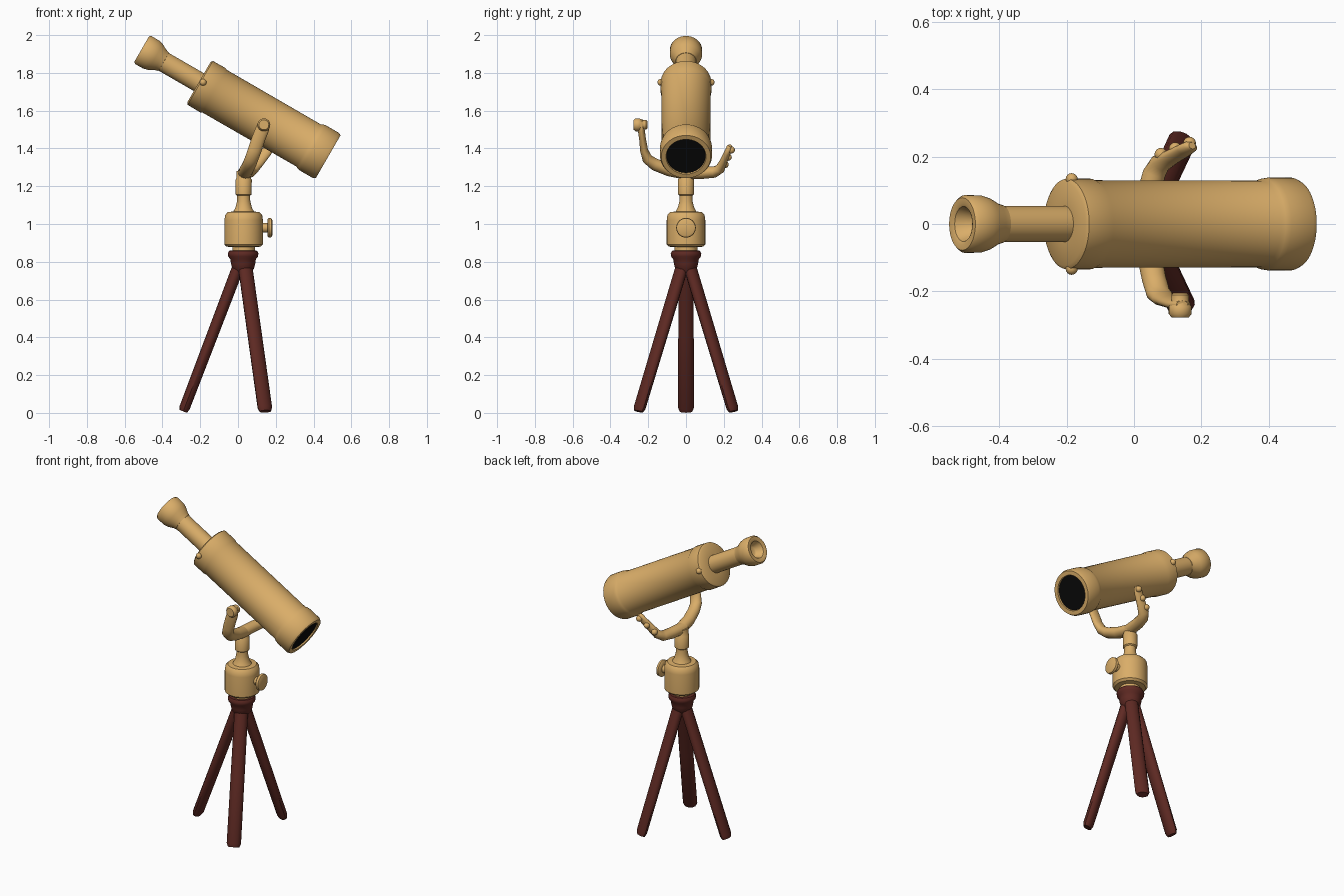
import bpy, bmesh, math
from mathutils import Vector


def material(name, rgb):
    m = bpy.data.materials.new(name)
    m.diffuse_color = (*rgb, 1)
    return m


BRASS = material("warm brass", (0.70, 0.42, 0.14))
WOOD = material("dark red wood", (0.115, 0.023, 0.017))
BLACK = material("black glass", (0.003, 0.003, 0.003))


def finish(bm, name, mat):
    bmesh.ops.remove_doubles(bm, verts=bm.verts, dist=1e-5)
    bmesh.ops.recalc_face_normals(bm, faces=bm.faces)
    me = bpy.data.meshes.new(name)
    bm.to_mesh(me)
    bm.free()
    me.materials.append(mat)
    me.shade_smooth()
    me.set_sharp_from_angle(angle=math.radians(40))
    ob = bpy.data.objects.new(name, me)
    bpy.context.collection.objects.link(ob)
    return ob


def skin_rings(bm, rings, cap=True):
    n = len(rings[0])
    for a, b in zip(rings, rings[1:]):
        for i in range(n):
            j = (i + 1) % n
            bm.faces.new((a[i], a[j], b[j], b[i]))
    if cap:
        bm.faces.new(rings[0][::-1])
        bm.faces.new(rings[-1])


def revolve(name, mat, origin, axis, profile, n=40):
    """Turned part: profile of (radius, distance along axis)."""
    q = Vector(axis).to_track_quat('Z', 'Y')
    bm = bmesh.new()
    rings = []
    for r, h in profile:
        rings.append([bm.verts.new(Vector(origin) + q @ Vector(
            (r * math.cos(i * math.tau / n), r * math.sin(i * math.tau / n), h)))
            for i in range(n)])
    skin_rings(bm, rings)
    return finish(bm, name, mat)


def sweep(name, mat, stations, side, n=20):
    """Elliptical bar: stations of (point, half width along side, half depth)."""
    pts = [Vector(s[0]) for s in stations]
    bm = bmesh.new()
    rings = []
    for k, (_, a, b) in enumerate(stations):
        t = (pts[min(k + 1, len(pts) - 1)] - pts[max(k - 1, 0)]).normalized()
        u = Vector(side)
        u = (u - t * u.dot(t)).normalized()
        v = t.cross(u)
        rings.append([bm.verts.new(pts[k] + u * a * math.cos(i * math.tau / n)
                                   + v * b * math.sin(i * math.tau / n)) for i in range(n)])
    skin_rings(bm, rings)
    return finish(bm, name, mat)


def ball(name, loc, r):
    bm = bmesh.new()
    bmesh.ops.create_uvsphere(bm, u_segments=16, v_segments=10, radius=r)
    ob = finish(bm, name, BRASS)
    ob.location = loc


# Telescope, all turned around one axis tilted 30 degrees
EYE = (-0.51, 0, 1.926)
AXIS = (math.cos(math.radians(30)), 0, -0.5)
revolve("eyepiece_cup", BRASS, EYE, AXIS, [
    (0.028, 0.05), (0.035, 0.045), (0.052, 0.004), (0.06, 0), (0.078, 0), (0.086, 0.01),
    (0.085, 0.06), (0.078, 0.085), (0.062, 0.115), (0.056, 0.135), (0.03, 0.14)])
revolve("draw_tube", BRASS, EYE, AXIS, [(0.054, 0.12), (0.054, 0.37)])
revolve("main_tube", BRASS, EYE, AXIS, [
    (0.05, 0.35), (0.123, 0.35), (0.134, 0.358), (0.135, 0.435), (0.130, 0.445),
    (0.129, 1.02), (0.135, 1.032), (0.138, 1.05), (0.138, 1.125), (0.131, 1.14),
    (0.106, 1.14), (0.103, 1.128)], 48)
revolve("front_lens", BLACK, EYE, AXIS, [(0.103, 1.127), (0.103, 1.132)], 48)
for s in (-1, 1):
    ball("tube_screw", (-0.185, s * 0.133, 1.75), 0.018)

# Mount head: base, drum, flared neck and post in one turned profile
revolve("mount_head", BRASS, (0.03, 0, 0), (0, 0, 1), [
    (0.06, 0.85), (0.06, 0.878), (0.09, 0.88), (0.102, 0.892), (0.102, 1.02), (0.098, 1.048),
    (0.084, 1.063), (0.055, 1.066), (0.044, 1.085), (0.035, 1.12), (0.034, 1.15),
    (0.042, 1.156), (0.043, 1.235), (0.039, 1.24), (0.039, 1.28)])
revolve("clamp_knob", BRASS, (0.12, 0, 0.98), (1, 0, 0), [
    (0.025, 0), (0.025, 0.035), (0.045, 0.037), (0.052, 0.043), (0.05, 0.057), (0.04, 0.062)], 28)

# Fork arms: tall front one, lower rear one
X = (1, 0, 0)
sweep("front_fork_arm", BRASS, [
    ((0.035, 0.02, 1.265), 0.038, 0.034), ((0.045, -0.09, 1.287), 0.037, 0.034),
    ((0.06, -0.165, 1.315), 0.036, 0.032), ((0.072, -0.205, 1.345), 0.036, 0.028),
    ((0.088, -0.222, 1.39), 0.036, 0.021), ((0.108, -0.23, 1.45), 0.036, 0.018),
    ((0.128, -0.237, 1.50), 0.036, 0.018), ((0.138, -0.239, 1.532), 0.031, 0.017),
    ((0.143, -0.24, 1.55), 0.018, 0.012)], X)
revolve("front_arm_pivot", BRASS, (0.137, -0.205, 1.525), (0, -1, 0), [
    (0.02, 0), (0.026, 0.006), (0.026, 0.03), (0.034, 0.04), (0.034, 0.062), (0.026, 0.072)], 24)
sweep("rear_fork_arm", BRASS, [
    ((0.035, -0.02, 1.27), 0.038, 0.034), ((0.045, 0.09, 1.272), 0.036, 0.033),
    ((0.06, 0.15, 1.275), 0.034, 0.03), ((0.078, 0.18, 1.292), 0.032, 0.026),
    ((0.11, 0.198, 1.33), 0.03, 0.02), ((0.15, 0.22, 1.38), 0.028, 0.017),
    ((0.167, 0.23, 1.405), 0.024, 0.016), ((0.173, 0.233, 1.415), 0.012, 0.01)], X)
for i, f in enumerate((0, 0.5, 1)):
    ball("rear_arm_stud", (0.08 + 0.085 * f, 0.207 + 0.033 * f, 1.315 + 0.077 * f), 0.019)

# Tripod collar
revolve("tripod_collar", WOOD, (0.027, 0, 0), (0, 0, 1), [
    (0.04, 0.74), (0.058, 0.765), (0.064, 0.79), (0.068, 0.815), (0.079, 0.828),
    (0.081, 0.845), (0.074, 0.858), (0.05, 0.861)])

# Three splayed legs, wider across than deep
for i in range(3):
    ang = math.pi + i * math.tau / 3
    out = Vector((math.cos(ang), math.sin(ang), 0))
    top = Vector((0.027, 0, 0.80)) + out * 0.015
    foot = out * 0.29 + Vector((0, 0, 0.008))
    at = lambda f: top.lerp(foot, f)
    sweep("tripod_leg", WOOD, [
        (at(0), 0.040, 0.032), (at(0.5), 0.041, 0.030), (at(0.975), 0.042, 0.028),
        (at(1), 0.034, 0.021)], (-out.y, out.x, 0), 12)
